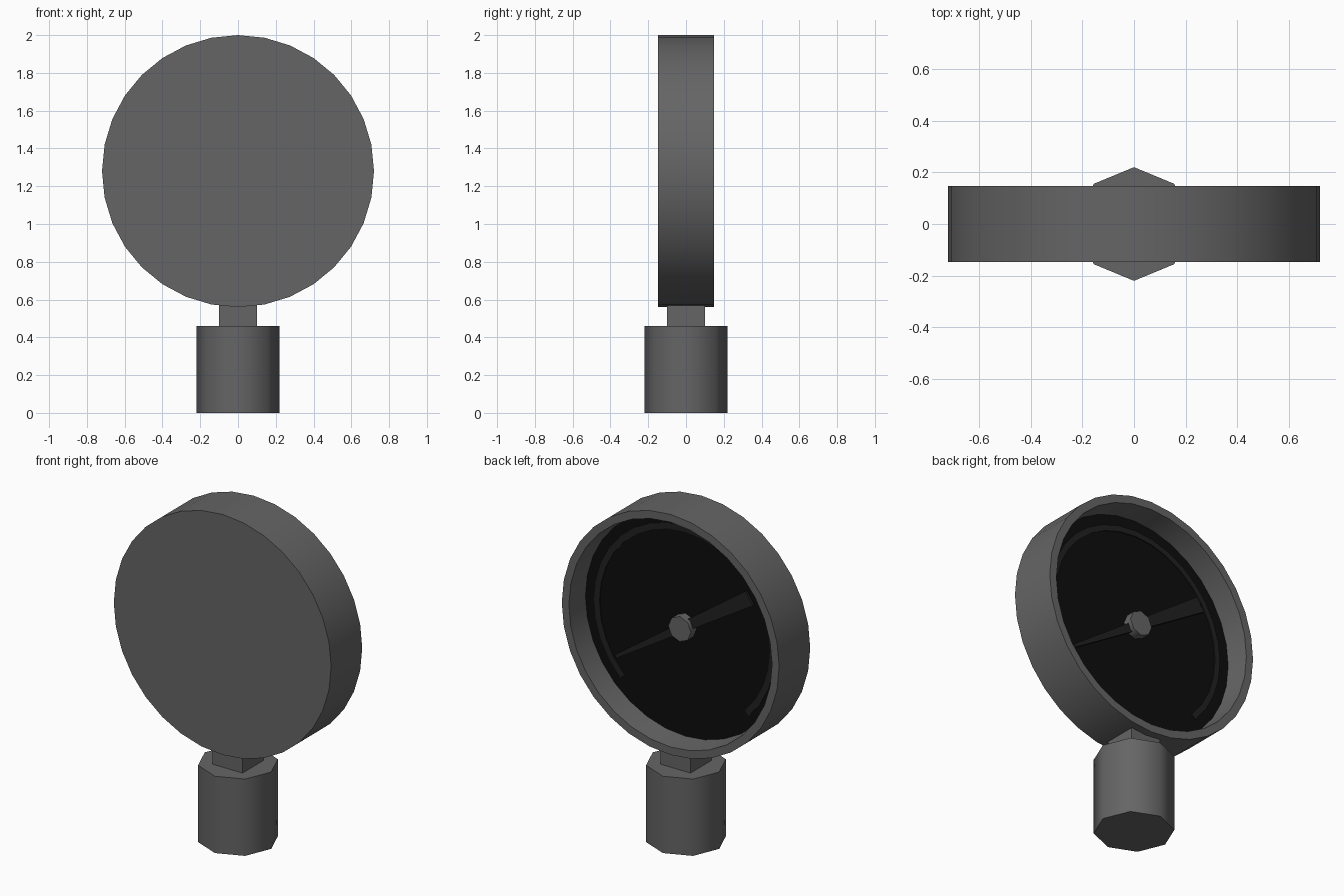
import bpy, bmesh, math
from mathutils import Vector

if "Cube" in bpy.data.objects:
    bpy.data.objects.remove(bpy.data.objects["Cube"])

CZ = 1.28  # height of the dial centre


def material(name, v):
    m = bpy.data.materials.new(name)
    m.diffuse_color = (v, v, v, 1)
    m.use_nodes = True
    m.node_tree.nodes["Principled BSDF"].inputs["Base Color"].default_value = m.diffuse_color
    return m


CASE = material("case_grey", 0.13)
BLACK = material("dial_black", 0.004)
MARK = material("marking_grey", 0.015)


def finish(name, bm, mat, smooth=True):
    bmesh.ops.recalc_face_normals(bm, faces=bm.faces)
    me = bpy.data.meshes.new(name)
    bm.to_mesh(me)
    bm.free()
    me.materials.append(mat)
    ob = bpy.data.objects.new(name, me)
    bpy.context.collection.objects.link(ob)
    if smooth:
        bpy.ops.object.select_all(action='DESELECT')
        ob.select_set(True)
        bpy.context.view_layer.objects.active = ob
        bpy.ops.object.shade_smooth_by_angle(angle=math.radians(50))
    return ob


def lathe(name, profile, sides, mat):
    """Spin (radius, y) points about the dial axis and cap both ends."""
    bm = bmesh.new()
    rings = []
    for r, y in profile:
        rings.append([bm.verts.new((r * math.cos(a), y, CZ + r * math.sin(a)))
                      for a in (2 * math.pi * i / sides for i in range(sides))])
    for a, b in zip(rings, rings[1:]):
        for i in range(sides):
            j = (i + 1) % sides
            bm.faces.new((a[i], a[j], b[j], b[i]))
    bm.faces.new(rings[0])
    bm.faces.new(rings[-1])
    return finish(name, bm, mat)


def prism_strip(name, left, right, y0, y1, mat):
    """Solid strip between two (x, z) edges, from depth y0 to y1."""
    bm = bmesh.new()
    sections = [[bm.verts.new((p[0], y, p[1])) for p, y in
                 ((l, y0), (r, y0), (r, y1), (l, y1))] for l, r in zip(left, right)]
    for a, b in zip(sections, sections[1:]):
        for i in range(4):
            j = (i + 1) % 4
            bm.faces.new((a[i], a[j], b[j], b[i]))
    bm.faces.new(sections[0])
    bm.faces.new(sections[-1])
    return finish(name, bm, mat, False)


# Round housing with a recess open to the back
lathe("gauge_housing", [(0.72, -0.147), (0.72, 0.147), (0.673, 0.147), (0.663, 0.0)], 32, CASE)

# Black dial and central hub
lathe("dial_face", [(0.662, 0.0), (0.662, 0.006)], 32, BLACK)
lathe("needle_hub", [(0.075, 0.004), (0.075, 0.06)], 8, CASE)

# Three-quarter scale arc, gap at the bottom
angles = [math.radians(-45 + 270 * i / 24) for i in range(25)]
arc = lambda r: [(r * math.cos(a), CZ + r * math.sin(a)) for a in angles]
prism_strip("scale_arc", arc(0.565), arc(0.60), 0.004, 0.012, MARK)

# Tapered needle, wide at the upper end
ang = math.radians(180 - 33.4)
u = Vector((math.cos(ang), math.sin(ang)))
n = Vector((-u.y, u.x))
c = Vector((0, CZ))
stations = [(-0.53, 0.01), (0.53, 0.045)]
prism_strip("needle", [c + u * t + n * w for t, w in stations],
            [c + u * t - n * w for t, w in stations], 0.02, 0.035, MARK)

# Square neck
bm = bmesh.new()
bmesh.ops.create_cube(bm, size=1)
for v in bm.verts:
    v.co = Vector((v.co.x * 0.2, v.co.y * 0.2, 0.52 + v.co.z * 0.13))
finish("neck", bm, CASE, False)

# Octagonal threaded-stem base
bm = bmesh.new()
bmesh.ops.create_cone(bm, cap_ends=True, segments=8, radius1=0.22, radius2=0.22, depth=0.46)
bmesh.ops.translate(bm, verts=bm.verts, vec=(0, 0, 0.23))
finish("stem_base", bm, CASE)
